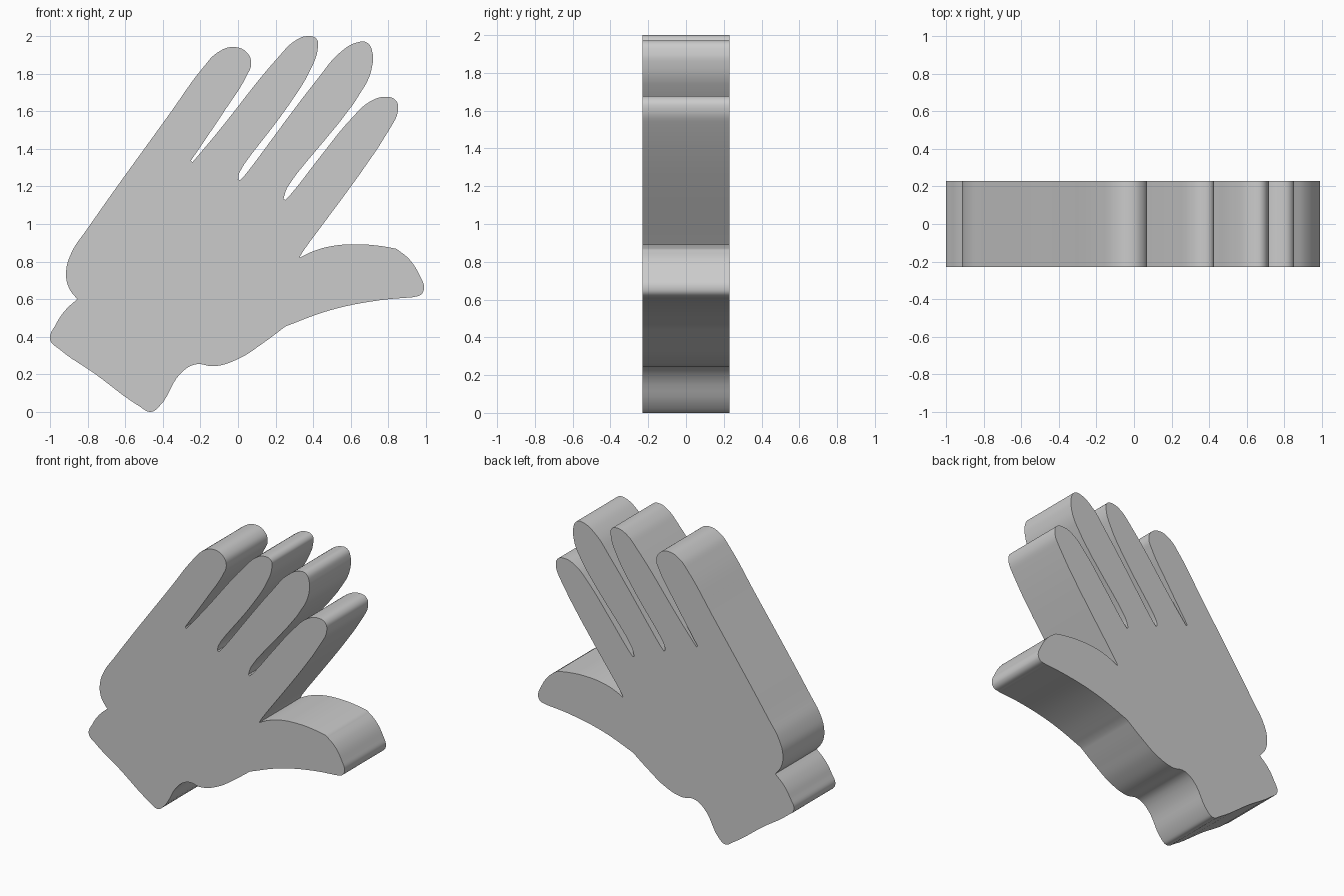
import bpy, bmesh
from math import radians

if "Cube" in bpy.data.objects:
    bpy.data.objects.remove(bpy.data.objects["Cube"])

HALF_DEPTH = 0.23

# Outline as smooth runs (x, z); each run starts at a sharp corner
runs = [
    # hand edge and little finger
    [(-.856, .60), (-.90, .66), (-.915, .745), (-.885, .85), (-.805, .97), (-.365, 1.585),
     (-.18, 1.84), (-.11, 1.912), (-.025, 1.942), (.045, 1.915), (.07, 1.857),
     (.045, 1.787), (-.07, 1.605)],
    [(-.25, 1.338)],
    # ring finger
    [(-.243, 1.328), (-.125, 1.468), (.225, 1.9), (.30, 1.973), (.37, 2.0), (.418, 1.985),
     (.425, 1.937), (.385, 1.82), (.275, 1.64), (.008, 1.275)],
    [(.001, 1.238)],
    # middle finger
    [(.012, 1.233), (.045, 1.27), (.435, 1.787), (.54, 1.91), (.64, 1.968), (.69, 1.963),
     (.716, 1.91), (.715, 1.845), (.678, 1.74), (.263, 1.195)],
    [(.242, 1.135)],
    # index finger
    [(.252, 1.127), (.285, 1.163), (.435, 1.355), (.605, 1.563), (.70, 1.65), (.785, 1.677),
     (.838, 1.66), (.852, 1.61), (.81, 1.51), (.343, .85)],
    # thumb
    [(.327, .82), (.40, .855), (.497, .882), (.63, .892), (.75, .884)],
    [(.843, .868), (.912, .812), (.97, .72), (.99, .663), (.975, .625)],
    [(.928, .61), (.753, .594), (.487, .54)],
    # palm heel and cuff
    [(.253, .455), (.125, .36), (.008, .285), (-.125, .243), (-.225, .253), (-.30, .21),
     (-.423, .025), (-.465, 0), (-.525, .03), (-.765, .205), (-.95, .333), (-1, .385),
     (-.97, .465), (-.92, .54)],
]

# Closed curve with vector handles at corners, filled and extruded
curve = bpy.data.curves.new("glove_outline", 'CURVE')
curve.dimensions = '2D'
curve.fill_mode = 'BOTH'
curve.extrude = HALF_DEPTH
curve.resolution_u = 6
points = [(p, i == 0) for run in runs for i, p in enumerate(run)]
spline = curve.splines.new('BEZIER')
spline.bezier_points.add(len(points) - 1)
spline.use_cyclic_u = True
for bp, (p, corner) in zip(spline.bezier_points, points):
    bp.co = (p[0], p[1], 0)
for bp, (p, corner) in zip(spline.bezier_points, points):
    bp.handle_left_type = bp.handle_right_type = 'VECTOR' if corner else 'AUTO'

glove = bpy.data.objects.new("glove", curve)
bpy.context.collection.objects.link(glove)
glove.rotation_euler = (radians(90), 0, 0)
bpy.context.view_layer.objects.active = glove
glove.select_set(True)

# Solid mesh with welded rims
bpy.ops.object.convert(target='MESH')
glove = bpy.context.object
bpy.ops.object.transform_apply(location=False, rotation=True, scale=False)
bm = bmesh.new()
bm.from_mesh(glove.data)
bmesh.ops.remove_doubles(bm, verts=bm.verts, dist=0.0005)
bmesh.ops.recalc_face_normals(bm, faces=bm.faces)
bm.to_mesh(glove.data)
bm.free()
bpy.ops.object.shade_smooth_by_angle(angle=radians(30))
